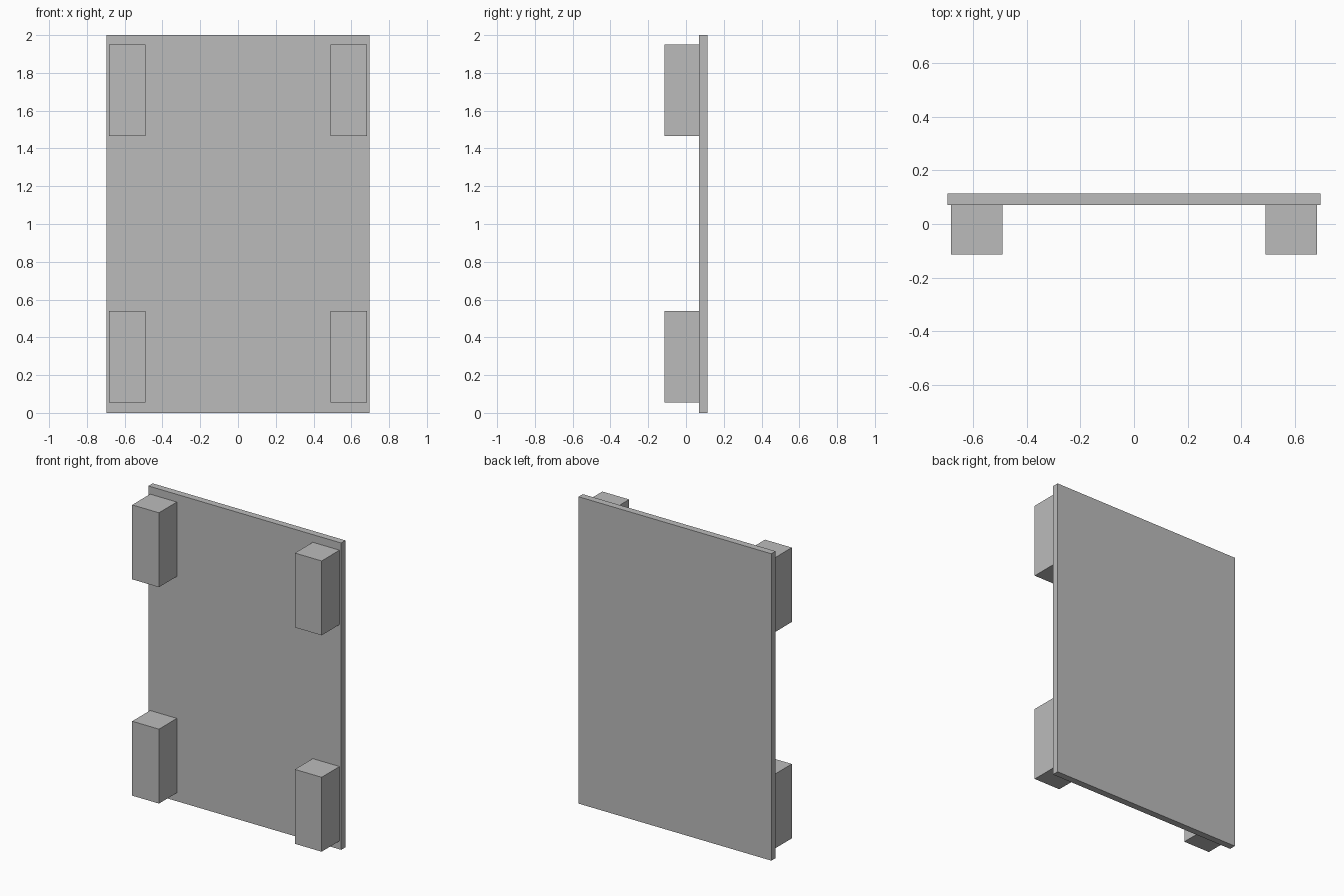
import bpy
import bmesh

cube = bpy.data.objects.get("Cube")
if cube:
    bpy.data.objects.remove(cube, do_unlink=True)

# Single plain grey finish
grey = bpy.data.materials.new("plain_grey")
grey.use_nodes = True
colour = (0.5, 0.5, 0.5, 1.0)
grey.diffuse_color = colour
grey.node_tree.nodes["Principled BSDF"].inputs["Base Color"].default_value = colour


def box(name, low, high):
    """Add a box that spans two opposite corners."""
    bm = bmesh.new()
    bmesh.ops.create_cube(bm, size=1)
    for v in bm.verts:
        v.co = [h if c > 0 else l for c, l, h in zip(v.co, low, high)]
    mesh = bpy.data.meshes.new(name)
    bm.to_mesh(mesh)
    bm.free()
    mesh.materials.append(grey)
    obj = bpy.data.objects.new(name, mesh)
    bpy.context.collection.objects.link(obj)
    return obj


HALF_WIDTH, HEIGHT = 0.695, 2.0
FRONT, PANEL_FRONT, BACK = -0.114, 0.07, 0.114
INNER, OUTER = 0.49, 0.683
BLOCK_HEIGHT, MARGIN = 0.485, 0.055

# Upright panel
box("panel", (-HALF_WIDTH, PANEL_FRONT, 0), (HALF_WIDTH, BACK, HEIGHT))

# Four corner blocks standing out from the front of the panel
levels = {"lower": MARGIN, "upper": HEIGHT - MARGIN - BLOCK_HEIGHT + 0.005}
for level, z in levels.items():
    for side, x in (("left", INNER), ("right", -OUTER)):
        box(f"{level}_{side}_block", (x, FRONT, z),
            (x + OUTER - INNER, PANEL_FRONT, z + BLOCK_HEIGHT))
